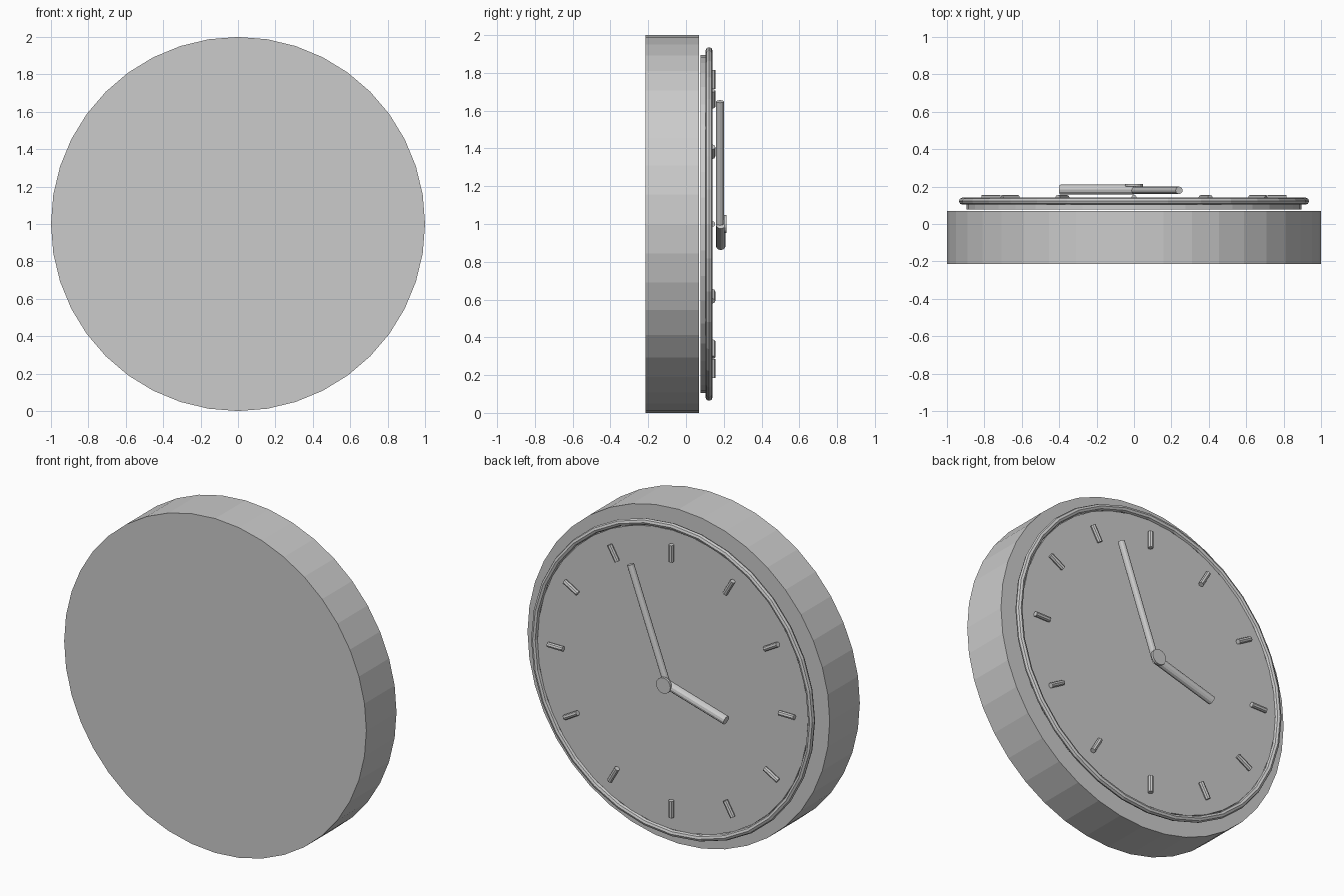
import bpy
from math import sin, cos, pi, radians
from mathutils import Vector

if "Cube" in bpy.data.objects:
    bpy.data.objects.remove(bpy.data.objects["Cube"])

CZ = 1.0  # height of the dial centre


def cylinder(name, a, b, radius, sides):
    """Flat-faced cylinder running from point a to point b."""
    a, b = Vector(a), Vector(b)
    d = b - a
    bpy.ops.mesh.primitive_cylinder_add(vertices=sides, radius=radius,
                                        depth=d.length, location=(a + b) / 2)
    ob = bpy.context.object
    ob.name = name
    ob.rotation_mode = 'QUATERNION'
    ob.rotation_quaternion = Vector((0, 0, 1)).rotation_difference(d)
    return ob


def dial_point(angle, r, y):
    """Point on the dial, angle measured from the top towards +x."""
    return (r * sin(angle), y, CZ + r * cos(angle))


def disc(name, y0, y1, radius, sides):
    return cylinder(name, (0, y0, CZ), (0, y1, CZ), radius, sides)


# Thick round case and the slightly raised dial
disc("case", -0.215, 0.07, 1.0, 40)
disc("dial", 0.078, 0.125, 0.895, 40)

# Rim ring around the dial
bpy.ops.mesh.primitive_torus_add(major_segments=32, minor_segments=8,
                                 major_radius=0.917, minor_radius=0.019,
                                 location=(0, 0.122, CZ), rotation=(pi / 2, 0, 0))
bpy.context.object.name = "rim_ring"

# Twelve hour markers
for i in range(12):
    t = i * pi / 6
    cylinder(f"hour_marker_{i + 1}", dial_point(t, 0.715, 0.14),
             dial_point(t, 0.815, 0.14), 0.015, 8)

# Hands and centre cap
cylinder("minute_hand", (0, 0.18, CZ),
         dial_point(radians(20.4), 0.692, 0.18), 0.02, 12)
cylinder("hour_hand", (0, 0.184, CZ),
         dial_point(radians(-106), 0.41, 0.184), 0.026, 12)
disc("centre_cap", 0.2, 0.215, 0.047, 16)
